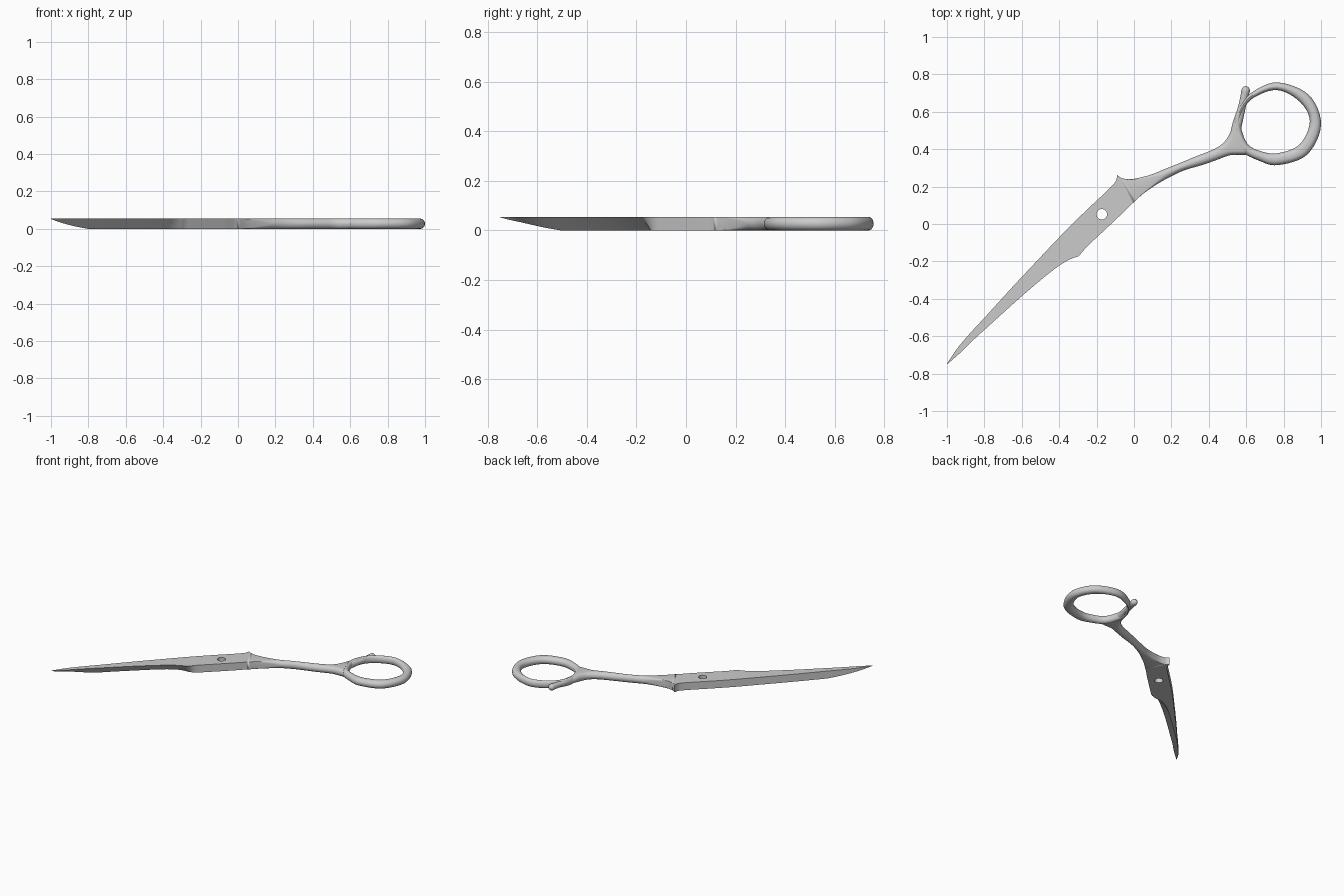
import bpy, bmesh, math
from mathutils import Vector

if "Cube" in bpy.data.objects:
    bpy.data.objects.remove(bpy.data.objects["Cube"])

H = 0.055   # overall thickness
K = 6       # points per rounded corner


def catmull(pts, closed=False, steps=4):
    """Smooth interpolation of tuples of numbers."""
    n, out = len(pts), []
    for i in range(n if closed else n - 1):
        def get(j):
            return Vector(pts[j % n]) if closed else Vector(pts[min(max(j, 0), n - 1)])
        a, b, c, d = (get(i + k) for k in (-1, 0, 1, 2))
        for s in range(steps):
            t = s / steps
            out.append(0.5 * (2 * b + (c - a) * t + (2 * a - 5 * b + 4 * c - d) * t * t
                              + (3 * b - a - 3 * c + d) * t ** 3))
    if not closed:
        out.append(Vector(pts[-1]))
    return out


def section(st):
    """Station: upper xy, lower xy, corner radius, bevel share, underside height."""
    ux, uy, lx, ly, r, f, zb = st
    r, f, zb = max(r, 0), max(f, 0), max(zb, 0)
    u, l = Vector((ux, uy)), Vector((lx, ly))
    w = (l - u).length
    rx, rz = min(r, w / 2), min(r, H / 2)
    wb = w * (1 - min(f, 0.98))
    res = []
    for cx, cz, a0 in ((rx, H - rz, 180), (w - rx, H - rz, 90),
                       (wb - rx, zb + rz, 0), (rx, zb + rz, -90)):
        for k in range(K):
            a = math.radians(a0 - 90 * k / (K - 1))
            p = u.lerp(l, (cx + rx * math.cos(a)) / w)
            res.append((p.x, p.y, cz + rz * math.sin(a)))
    return res


def finish(obj):
    bpy.ops.object.select_all(action='DESELECT')
    obj.select_set(True)
    bpy.context.view_layer.objects.active = obj
    bpy.ops.object.shade_smooth_by_angle(angle=math.radians(32))


def loft(name, sections, closed=False):
    bm = bmesh.new()
    rings = [[bm.verts.new(p) for p in s] for s in sections]
    n, m = len(rings), len(rings[0])
    for i in range(n if closed else n - 1):
        a, b = rings[i], rings[(i + 1) % n]
        for j in range(m):
            k = (j + 1) % m
            bm.faces.new((a[j], a[k], b[k], b[j]))
    if not closed:
        bm.faces.new(rings[0])
        bm.faces.new(rings[-1])
    bmesh.ops.remove_doubles(bm, verts=bm.verts, dist=1e-5)
    bmesh.ops.recalc_face_normals(bm, faces=bm.faces)
    me = bpy.data.meshes.new(name)
    bm.to_mesh(me)
    bm.free()
    obj = bpy.data.objects.new(name, me)
    bpy.context.collection.objects.link(obj)
    return obj


# Blade, pivot area and shank: runs of stations, sharp where runs meet
R = 0.027
tip = [(-1, -.747, -.999, -.75, 0, 0, .053), (-.945, -.665, -.93, -.69, 0, .95, .033),
       (-.87, -.577, -.85, -.612, 0, .96, .013), (-.80, -.502, -.775, -.544, 0, .97, 0)]
blade = [tip[-1], (-.65, -.337, -.61, -.395, 0, .7, 0), (-.5, -.177, -.45, -.26, 0, .55, 0),
         (-.42, -.092, -.36, -.198, 0, .4, 0), (-.36, -.03, -.294, -.171, 0, .2, 0)]
pivot = [blade[-1], (-.31, .02, -.25, -.12, 0, 0, 0), (-.235, .092, -.165, -.04, 0, 0, 0),
         (-.15, .172, -.075, .045, 0, 0, 0), (-.1, .225, -.04, .08, 0, 0, 0),
         (-.09, .262, -.02, .1, 0, 0, 0)]
shank = [pivot[-1], (-.064, .245, 0, .117, 0, 0, 0), (-.01, .24, .053, .165, .004, 0, 0),
         (.085, .262, .125, .214, .016, 0, 0), (.16, .292, .19, .25, R, 0, 0),
         (.25, .328, .265, .286, R, 0, 0), (.34, .365, .36, .314, R, 0, 0),
         (.417, .395, .43, .338, R, 0, 0), (.47, .427, .51, .367, R, 0, 0),
         (.505, .47, .56, .37, R, 0, 0), (.535, .54, .60, .37, R, 0, 0)]
stations = []
for run in (tip, blade, pivot, shank):
    pts = catmull(run)
    stations += pts if not stations else pts[1:]
body = loft("blade_and_shank", [section(s) for s in stations])

# Pivot screw hole
bpy.ops.mesh.primitive_cylinder_add(vertices=32, radius=0.028, depth=0.3, location=(-.172, .052, .03))
cutter = bpy.context.object
cutter.name = "hole_cutter"
cutter.hide_render = True
mod = body.modifiers.new("hole", 'BOOLEAN')
mod.operation = 'DIFFERENCE'
mod.solver = 'EXACT'
mod.object = cutter
bpy.context.view_layer.objects.active = body
bpy.ops.object.modifier_apply(modifier=mod.name)
bpy.data.objects.remove(cutter, do_unlink=True)
finish(body)

# Finger ring: inner and outer outline pairs
pairs = [(.94, .55, 1.0, .53), (.885, .655, .935, .69), (.765, .716, .765, .757),
         (.64, .675, .625, .70), (.583, .605, .556, .615), (.570, .53, .535, .53),
         (.605, .432, .575, .395), (.67, .392, .67, .338), (.765, .378, .77, .315),
         (.885, .425, .925, .37)]
ring = loft("finger_ring", [section(tuple(s) + (H / 2, 0, 0))
                            for s in catmull(pairs, True, 6)], True)
finish(ring)

# Finger stop nub running off the ring, with a rounded end
path = [(.54, .47, .027), (.55, .525, .026), (.573, .61, .021), (.586, .665, .020), (.597, .714, .023)]
nub_pts = catmull(path)
end, d = nub_pts[-1].copy(), Vector((.2, .97))
for a in (30, 55, 75, 88):
    s, c = math.sin(math.radians(a)), math.cos(math.radians(a))
    nub_pts.append(Vector((end.x + d.x * .023 * s, end.y + d.y * .023 * s, end.z * c)))
secs = []
for i, p in enumerate(nub_pts):
    q, o = nub_pts[min(i + 1, len(nub_pts) - 1)], nub_pts[max(i - 1, 0)]
    t = (q - o).xy.normalized()
    n = Vector((-t.y, t.x)) * p.z
    hz = min(p.z, H / 2 - .002)
    secs.append([(p.x + n.x * math.cos(a), p.y + n.y * math.cos(a), H / 2 + hz * math.sin(a))
                 for a in (k * math.tau / 20 for k in range(20))])
finish(loft("finger_stop", secs))
